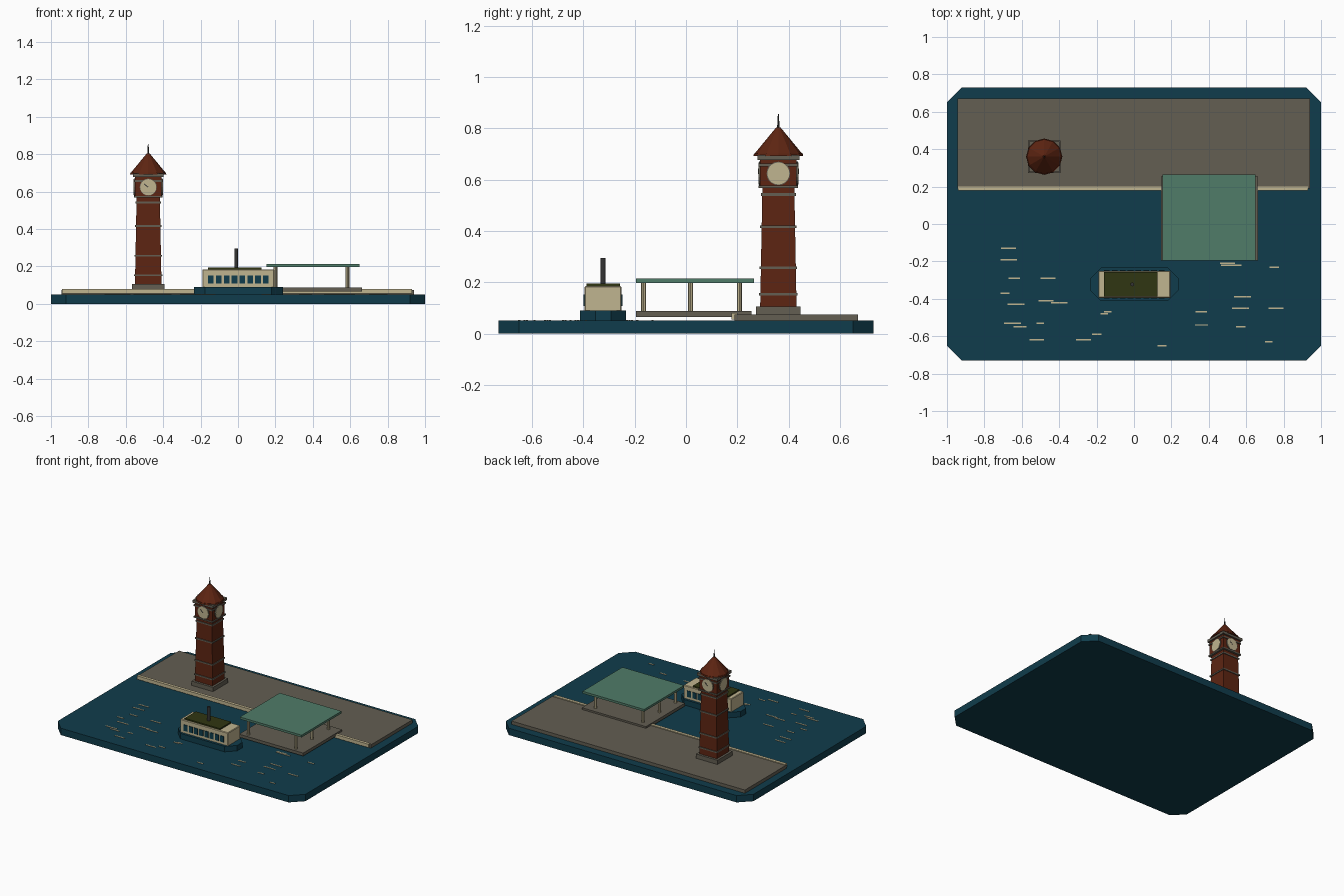
import bpy, bmesh, math
from mathutils import Matrix

cube = bpy.data.objects.get("Cube")
if cube:
    bpy.data.objects.remove(cube, do_unlink=True)


def material(name, r, g, b):
    m = bpy.data.materials.new(name)
    m.use_nodes = True
    m.diffuse_color = (r, g, b, 1)
    m.node_tree.nodes["Principled BSDF"].inputs["Base Color"].default_value = (r, g, b, 1)
    return m


WATER = material("harbour teal", .005, .046, .072)
STONE = material("grey stone", .125, .112, .085)
CREAM = material("cream", .53, .46, .28)
BRICK = material("red brick", .11, .018, .006)
GREEN = material("copper green", .08, .2, .14)
OLIVE = material("dark olive", .03, .037, .006)
IRON = material("dark iron", .035, .035, .035)


def finish(name, bm, mat):
    bmesh.ops.recalc_face_normals(bm, faces=bm.faces)
    mesh = bpy.data.meshes.new(name)
    bm.to_mesh(mesh)
    bm.free()
    mesh.materials.append(mat)
    ob = bpy.data.objects.new(name, mesh)
    bpy.context.scene.collection.objects.link(ob)
    return ob


def box(name, mat, x0, x1, y0, y1, z0, z1, bevel=0):
    bm = bmesh.new()
    bmesh.ops.create_cube(bm, size=1)
    bmesh.ops.scale(bm, vec=(x1 - x0, y1 - y0, z1 - z0), verts=bm.verts)
    bmesh.ops.translate(bm, vec=((x0 + x1) / 2, (y0 + y1) / 2, (z0 + z1) / 2), verts=bm.verts)
    if bevel:
        bmesh.ops.bevel(bm, geom=bm.edges[:], offset=bevel, segments=1, affect='EDGES')
    return finish(name, bm, mat)


def block(name, mat, x, y, half, z0, z1):
    return box(name, mat, x - half, x + half, y - half, y + half, z0, z1)


def prism(name, mat, outline, z0, z1):
    bm = bmesh.new()
    face = bm.faces.new([bm.verts.new((x, y, z0)) for x, y in outline])
    top = bmesh.ops.extrude_face_region(bm, geom=[face], use_keep_orig=True)["geom"]
    bmesh.ops.translate(bm, vec=(0, 0, z1 - z0),
                        verts=[v for v in top if isinstance(v, bmesh.types.BMVert)])
    return finish(name, bm, mat)


def cone(name, mat, x, y, z0, z1, r0, r1, sides, turn=0):
    bm = bmesh.new()
    bmesh.ops.create_cone(bm, cap_ends=True, segments=sides, radius1=r0, radius2=r1, depth=z1 - z0,
                          matrix=Matrix.Translation((x, y, (z0 + z1) / 2)) @ Matrix.Rotation(turn, 4, 'Z'))
    return finish(name, bm, mat)


def cut_rect(hx, hy, cx, cy, x=0, y=0):
    pts = [(hx, hy - cy), (hx - cx, hy), (cx - hx, hy), (-hx, hy - cy)]
    pts += [(-a, -b) for a, b in pts]
    return [(x + a, y + b) for a, b in pts]


# Harbour water and quay
prism("water_base", WATER, cut_rect(1, .73, .08, .08), 0, .05)
box("quay", STONE, -.945, .94, .19, .67, .045, .074)
box("quay_edge", CREAM, -.94, .93, .178, .2, .055, .08)

# Clock tower
TX, TY = -.48, .36
block("tower_plinth", STONE, TX, TY, .087, .07, .105)
cone("tower_shaft", BRICK, TX, TY, .1, .58, .071 * 2 ** .5, .062 * 2 ** .5, 4, math.pi / 4)
for z, half in ((.153, .075), (.257, .073), (.417, .071), (.542, .068), (.573, .077), (.657, .077)):
    block("tower_band", STONE, TX, TY, half, z - .005, z + .005)
block("clock_chamber", BRICK, TX, TY, .071, .57, .682)
block("tower_cornice", STONE, TX, TY, .082, .677, .696)
cone("roof_eave", BRICK, TX, TY, .692, .702, .097, .095, 12)
cone("tower_roof", BRICK, TX, TY, .702, .804, .092, .008, 12)
cone("roof_spire", IRON, TX, TY, .8, .855, .005, .002, 8)

# Clock faces on all four sides, with hands on front and back
for i in range(4):
    spin = Matrix.Translation((TX, TY, .624)) @ Matrix.Rotation(i * math.pi / 2, 4, 'Z')
    for part, mat, r, out in (("clock_rim", STONE, .046, .073), ("clock_face", CREAM, .043, .075)):
        bm = bmesh.new()
        bmesh.ops.create_cone(bm, cap_ends=True, segments=20, radius1=r, radius2=r, depth=.006,
                              matrix=spin @ Matrix.Translation((0, -out, 0)) @ Matrix.Rotation(math.pi / 2, 4, 'X'))
        finish(part, bm, mat)
    if i % 2 == 0:
        for length, angle in ((.018, -1), (.028, .9)):
            hand = box("clock_hand", IRON, -.002, .002, -.08, -.077, 0, length)
            hand.matrix_world = spin @ Matrix.Rotation(-angle if length > .02 else angle, 4, 'Y')

# Ferry
FY = -.323
prism("ferry_hull", WATER, cut_rect(.238, .09, .06, .06, .002, FY), .045, .09)
box("ferry_cabin", CREAM, -.19, .195, FY - .072, FY + .072, .085, .185, .004)
box("ferry_roof", OLIVE, -.16, .125, FY - .064, FY + .066, .18, .195)
cone("ferry_funnel", IRON, -.01, FY, .19, .295, .01, .01, 12)
for side in (-1, 1):
    y = FY + side * .073
    for i in range(8):
        x = -.145 + i * .042
        box("ferry_window", WATER, x - .015, x + .015, y - .003, y + .003, .108, .152)

# Pier pavilion
box("pier_deck", STONE, .145, .663, -.195, .255, .065, .087)
for x in (.2, .585):
    for y in (-.165, .018, .208):
        cone("pier_post", CREAM, x, y, .085, .2, .01, .01, 8)
box("pier_roof", GREEN, .152, .65, -.195, .265, .198, .214)

# Glints on the water: x, y and length in hundredths
glints = """-67 -13 8, -67 -19 9, -64 -29 6, -46 -29 8, -69 -37 5, -47 -41 8, -40 -42 9, -63 -43 9,
-65 -53 9, -61 -55 7, -50 -53 4, -52 -62 8, -27 -62 8, -20 -59 5, -16 -48 4, -14 -47 4, 15 -65 5,
36 -47 6, 36 -54 7, 58 -39 9, 57 -55 5, 57 -45 9, 76 -45 8, 72 -63 4, 75 -23 5, 50 -21 8, 52 -22 11"""
for glint in glints.split(","):
    x, y, w = (int(n) / 100 for n in glint.split())
    box("water_glint", CREAM, x - w / 2, x + w / 2, y - .004, y + .004, .049, .053)
